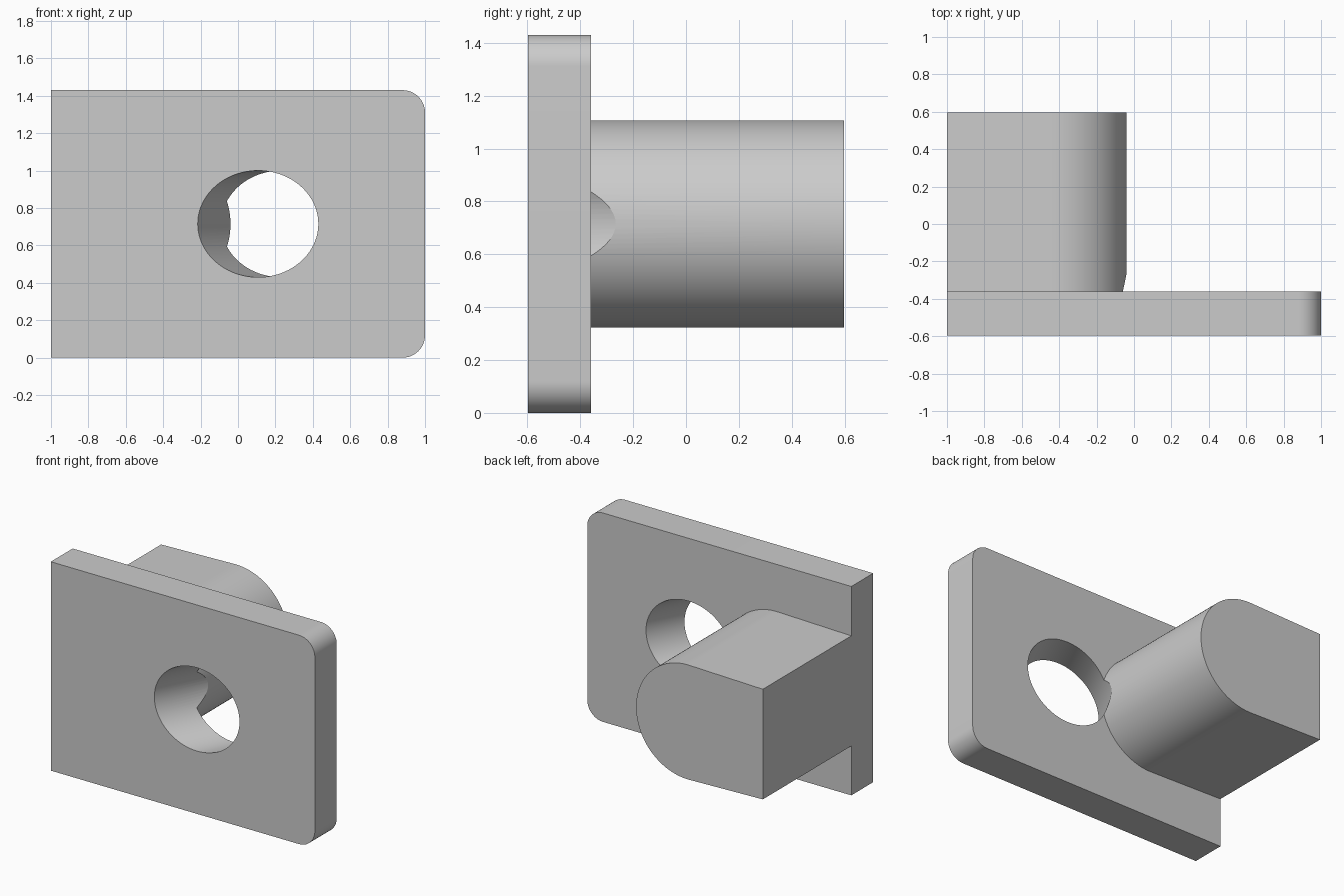
import bpy, bmesh, math
from mathutils import Vector

if "Cube" in bpy.data.objects:
    bpy.data.objects.remove(bpy.data.objects["Cube"], do_unlink=True)

grey = bpy.data.materials.new("plain grey")
grey.use_nodes = True
colour = (0.6, 0.6, 0.6, 1)
grey.diffuse_color = colour
grey.node_tree.nodes["Principled BSDF"].inputs["Base Color"].default_value = colour

HEIGHT, MID = 1.43, 0.715
FRONT, BACK, END = -0.597, -0.36, 0.597


def arc(cx, cz, r, start, stop, steps):
    """Points of an arc in the xz plane, angles in radians."""
    angles = [start + (stop - start) * i / steps for i in range(steps + 1)]
    return [(cx + r * math.cos(a), cz + r * math.sin(a)) for a in angles]


def extrude_profile(name, points, y0, y1):
    """Solid made by extruding an xz outline along y."""
    bm = bmesh.new()
    face = bm.faces.new([bm.verts.new((x, y0, z)) for x, z in points])
    ext = bmesh.ops.extrude_face_region(bm, geom=[face])
    moved = [v for v in ext["geom"] if isinstance(v, bmesh.types.BMVert)]
    bmesh.ops.translate(bm, verts=moved, vec=(0, y1 - y0, 0))
    bmesh.ops.recalc_face_normals(bm, faces=bm.faces)
    mesh = bpy.data.meshes.new(name)
    bm.to_mesh(mesh)
    bm.free()
    mesh.materials.append(grey)
    obj = bpy.data.objects.new(name, mesh)
    bpy.context.collection.objects.link(obj)
    return obj


def boolean(target, tool, operation):
    mod = target.modifiers.new(tool.name, "BOOLEAN")
    mod.operation, mod.object, mod.solver = operation, tool, "EXACT"
    bpy.context.view_layer.objects.active = target
    bpy.ops.object.modifier_apply(modifier=mod.name)
    bpy.data.objects.remove(tool, do_unlink=True)


# Plate with two rounded corners on its left edge
r = 0.12
outline = [(-1, HEIGHT), (-1, 0)]
outline += arc(1 - r, r, r, -math.pi / 2, 0, 16)
outline += arc(1 - r, HEIGHT - r, r, 0, math.pi / 2, 16)
plate = extrude_profile("mounting_plate", outline, FRONT, BACK)

# Round-nosed boss whose flat sides taper slightly to the right edge
nose, taper = 0.392, 0.0264
half = math.pi / 2 + taper
outline = [(-1, MID + 0.377), (-1, MID - 0.377)]
outline += arc(-0.432, MID, nose, -half, half, 64)
boss = extrude_profile("rounded_boss", outline, BACK - 0.1, END)
boolean(plate, boss, "UNION")

# Slanted round hole, which also nicks the boss
slant = math.radians(27.9)
axis = Vector((math.sin(slant), math.cos(slant), 0))
bpy.ops.mesh.primitive_cylinder_add(vertices=96, radius=0.285, depth=2)
drill = bpy.context.object
drill.name = "slanted_hole_cutter"
drill.hide_render = True
drill.data.materials.append(grey)
drill.rotation_euler = axis.to_track_quat("Z", "Y").to_euler()
drill.location = Vector((0.107, FRONT, MID)) + axis * 0.5
bpy.context.view_layer.update()
boolean(plate, drill, "DIFFERENCE")

# Smooth curves, sharp edges
bpy.ops.object.select_all(action="DESELECT")
plate.name = "plate_with_boss"
plate.select_set(True)
bpy.context.view_layer.objects.active = plate
bpy.ops.object.shade_smooth_by_angle(angle=math.radians(25))
